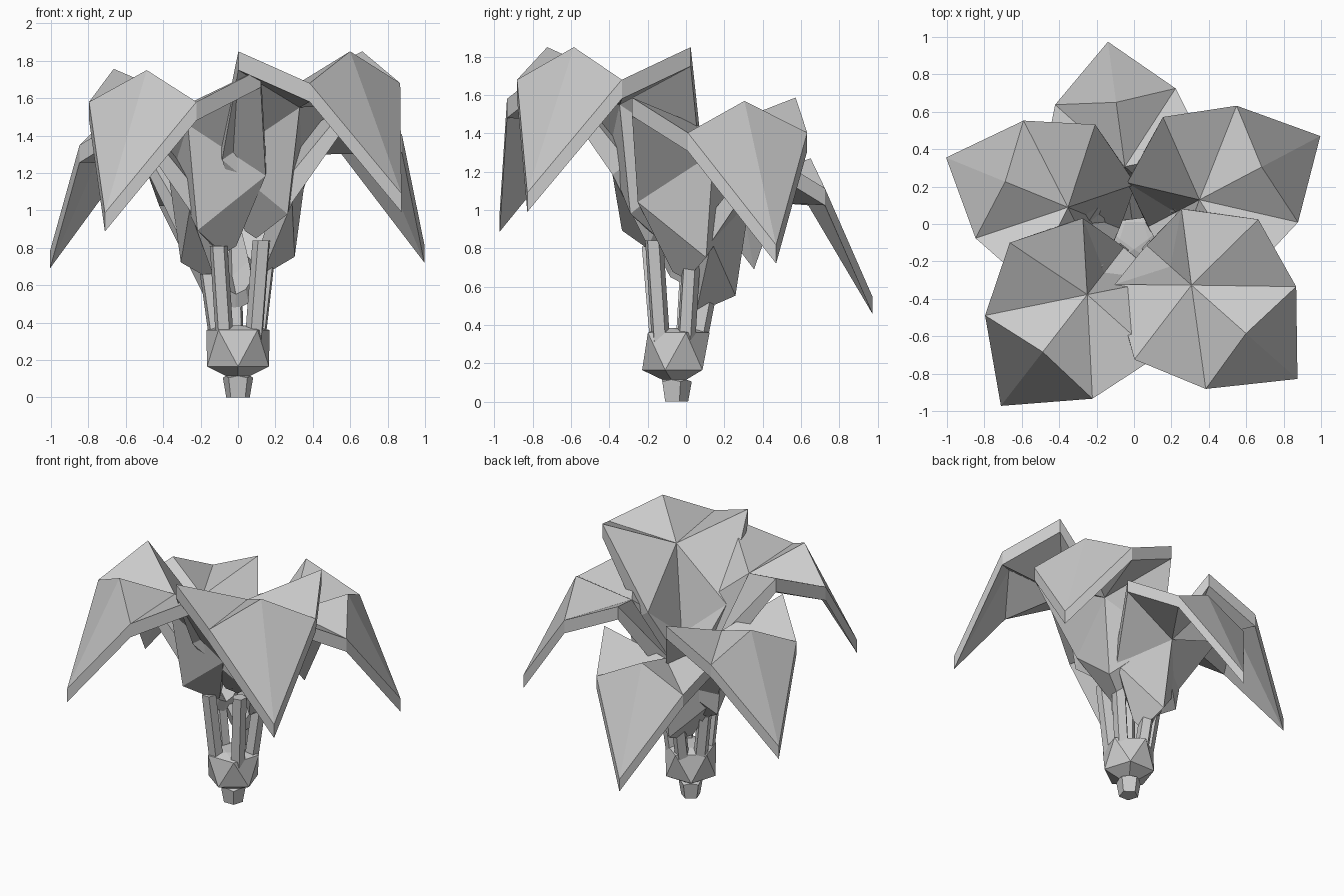
import bpy, bmesh
from math import sin, cos, pi, radians
from mathutils import Vector

if "Cube" in bpy.data.objects:
    bpy.data.objects.remove(bpy.data.objects["Cube"])

AXIS = Vector((0, -0.055, 0))


def make_object(name, verts, faces):
    mesh = bpy.data.meshes.new(name)
    mesh.from_pydata(verts, [], faces)
    bm = bmesh.new()
    bm.from_mesh(mesh)
    bmesh.ops.remove_doubles(bm, verts=bm.verts, dist=0.0005)
    bmesh.ops.recalc_face_normals(bm, faces=bm.faces)
    bm.to_mesh(mesh)
    bm.free()
    obj = bpy.data.objects.new(name, mesh)
    bpy.context.collection.objects.link(obj)
    return obj


def ring(centre, radius, sides, turn):
    return [centre + Vector((radius * cos(turn + i * 2 * pi / sides),
                             radius * sin(turn + i * 2 * pi / sides), 0))
            for i in range(sides)]


# Petal rows: (outward centre, height centre, outward edge, half width, height edge)
TOP_ROWS = [(0.09, -0.03, 0.09, 0.06, 0.00),
            (0.26, 0.10, 0.10, 0.27, 0.36),
            (0.41, 0.70, 0.445, 0.50, 0.88),
            (0.80, 0.88, 0.835, 0.365, 0.71)]
UNDER_ROWS = [(0.13, -0.12, 0.12, 0.08, -0.08),
              (0.355, 0.01, 0.17, 0.32, 0.30),
              (0.44, 0.58, 0.445, 0.50, 0.78),
              (0.80, 0.78, 0.835, 0.365, 0.61)]


def petal(name, angle, base_z, scale, tilt):
    a = radians(angle)
    out, side = Vector((cos(a), sin(a), 0)), Vector((-sin(a), cos(a), 0))
    verts = []
    for rows, tip_h in ((TOP_ROWS, 0.12), (UNDER_ROWS, 0.02)):
        pts = []
        for rc, hc, re, w, he in rows:
            pts += [(re, -w, he), (rc, 0, hc), (re, w, he)]
        pts.append((1.167, 0, tip_h))
        verts += [AXIS + (out * r + side * s) * scale
                  + Vector((0, 0, base_z + h * scale - r * tilt)) for r, s, h in pts]
    n = len(verts) // 2
    faces = []
    for r in range(3):
        m = r * 3 + 1
        if r == 0:
            faces += [(m - 1, m, m + 3, m + 2), (m, m + 1, m + 4, m + 3)]
            continue
        for e in (-1, 1):
            if r == 2:      # valley fold from the crease to the shoulder corner
                faces += [(m, m + e, m + 3 + e), (m, m + 3 + e, m + 3)]
            else:           # fold from the crease to the lower edge corner
                faces += [(m + e, m + 3 + e, m + 3), (m + e, m + 3, m)]
    faces += [(9, 10, 12), (10, 11, 12)]
    faces += [tuple(i + n for i in f) for f in faces]
    rim = [0, 1, 2, 5, 8, 11, 12, 9, 6, 3]
    for i, j in zip(rim, rim[1:] + rim[:1]):
        faces.append((i, j, j + n, i + n))
    make_object(name, verts, faces)


def stalk(name, angle, top_z):
    a = radians(angle)
    out = Vector((cos(a), sin(a), 0))
    low = ring(AXIS + out * 0.115 + Vector((0, 0, 0.30)), 0.05, 5, a)
    high = ring(AXIS + out * 0.17 + Vector((0, 0, top_z)), 0.05, 5, a)
    faces = [(i, (i + 1) % 5, (i + 1) % 5 + 5, i + 5) for i in range(5)]
    make_object(name, low + high, faces + [tuple(range(5)), tuple(range(5, 10))])


# Petals and their stalks: angle, base height, size, tilt, stalk top
BLOOM = {"back": (97.7, 0.59, 0.89, 0.13, 0.58),
         "right_back": (27.8, 0.76, 0.965, 0.05, 0.72),
         "right_front": (-41.5, 0.97, 1.0, 0.0, 0.84),
         "left_front": (232.2, 0.89, 0.995, 0.02, 0.81),
         "left_back": (157.8, 0.73, 0.93, 0.05, 0.66)}
for where, (angle, base_z, size, tilt, stalk_top) in BLOOM.items():
    petal("petal_" + where, angle, base_z, size, tilt)
    stalk("stalk_" + where, angle, stalk_top)

# Twisted five-sided cup with a small foot
verts, faces = [], []
for z, radius, turn in [(0.0, 0.066, 90), (0.105, 0.085, 90), (0.115, 0.07, 54),
                        (0.165, 0.174, 54), (0.36, 0.178, 90), (0.385, 0.08, 54)]:
    verts += ring(AXIS + Vector((0, 0, z)), radius, 5, radians(turn))
for k in range(5):
    for i in range(5):
        j = (i + 1) % 5
        a, b, c, d = k * 5 + i, k * 5 + j, k * 5 + 5 + j, k * 5 + 5 + i
        if k in (1, 4):         # next ring is turned back
            faces += [(a, c, d), (a, b, c)]
        elif k == 3:            # next ring is turned forward
            faces += [(a, b, d), (b, c, d)]
        else:
            faces.append((a, b, c, d))
faces += [tuple(range(5)), tuple(range(25, 30))]
make_object("cup", verts, faces)
